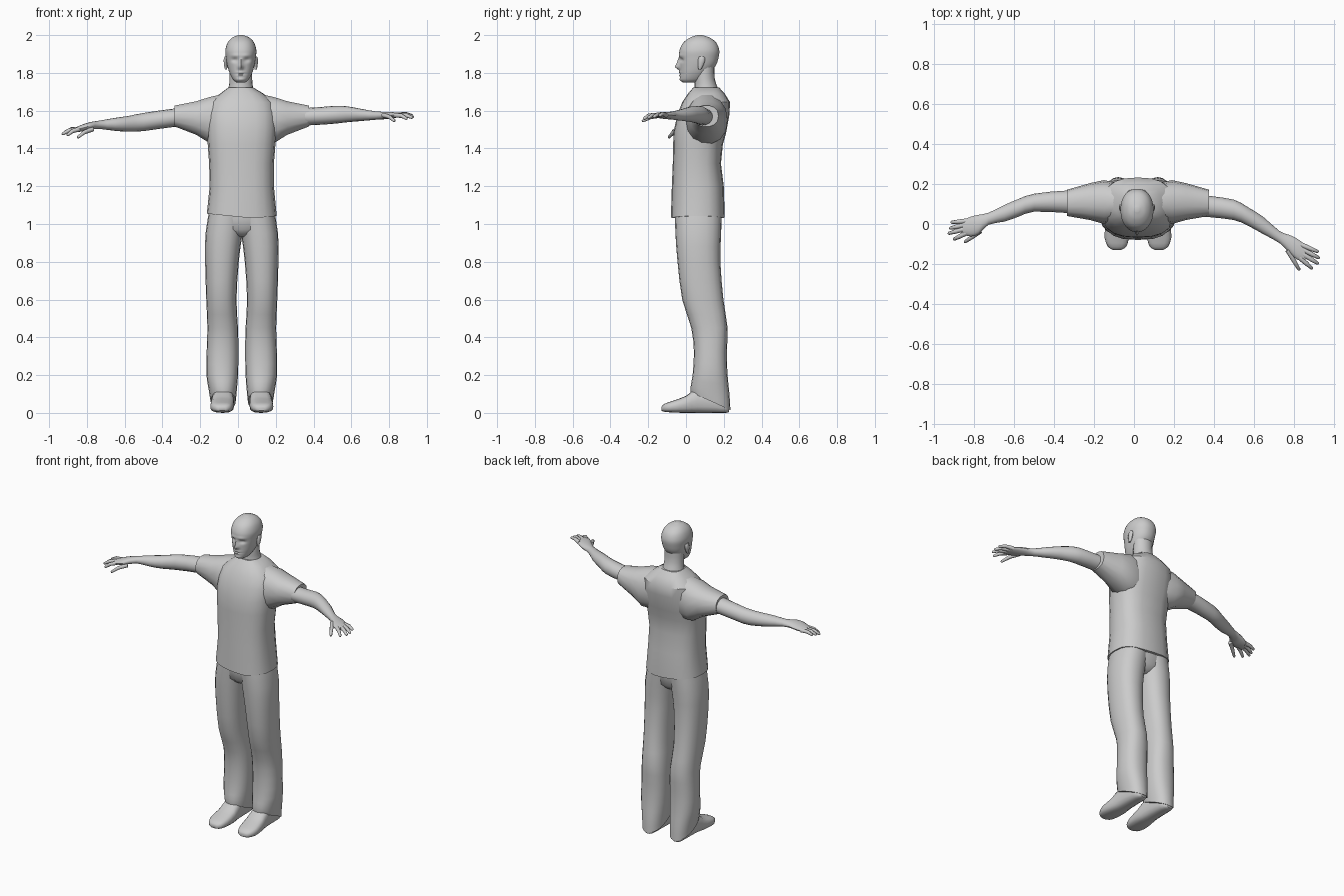
import bpy, math
from mathutils import Vector

grey = bpy.data.materials.new("plain grey")
grey.diffuse_color = (0.6, 0.6, 0.6, 1)
MID = 0.02  # mirror line of the body


def make(name, rings, angle=40):
    """Skin closed rings of points into a capped, smooth surface."""
    n = len(rings[0])
    verts = [p for r in rings for p in r]
    faces = [tuple(range(n))[::-1], tuple(range(len(verts) - n, len(verts)))]
    for i in range(len(rings) - 1):
        for j in range(n):
            k = (j + 1) % n
            faces.append((i * n + j, i * n + k, (i + 1) * n + k, (i + 1) * n + j))
    me = bpy.data.meshes.new(name)
    me.from_pydata(verts, [], faces)
    me.materials.append(grey)
    ob = bpy.data.objects.new(name, me)
    bpy.context.collection.objects.link(ob)
    bpy.ops.object.select_all(action='DESELECT')
    ob.select_set(True)
    bpy.context.view_layer.objects.active = ob
    bpy.ops.object.mode_set(mode='EDIT')
    bpy.ops.mesh.select_all(action='SELECT')
    bpy.ops.mesh.normals_make_consistent(inside=False)
    bpy.ops.object.mode_set(mode='OBJECT')
    bpy.ops.object.shade_smooth_by_angle(angle=math.radians(angle))
    return ob


def refine(secs, steps):
    """Catmull-Rom interpolation between sections."""
    out = []
    for i in range(len(secs) - 1):
        a, b, c, d = (secs[max(0, min(len(secs) - 1, i + k))] for k in (-1, 0, 1, 2))
        for s in range(steps):
            t = s / steps
            out.append(tuple(q + 0.5 * t * (r - p + t * (2*p - 5*q + 4*r - w + t * (3*(q - r) + w - p)))
                             for p, q, r, w in zip(a, b, c, d)))
    return out + [secs[-1]]


def loft(name, axis, secs, n=20, power=2.0, steps=2, rule=None, mirror=False, angle=40):
    """Sections are (position on axis, min a, max a, min b, max b)."""
    rings = []
    for h, a0, a1, b0, b1 in refine(secs, steps):
        ring = []
        for j in range(n):
            t = 2 * math.pi * j / n
            c, s = math.cos(t), math.sin(t)
            a = (a0 + a1) / 2 + (a1 - a0) / 2 * math.copysign(abs(c) ** (2 / power), c)
            b = (b0 + b1) / 2 + (b1 - b0) / 2 * math.copysign(abs(s) ** (2 / power), s)
            p = Vector({'x': (h, a, b), 'y': (a, h, b), 'z': (a, b, h)}[axis])
            p = rule(p) if rule else p
            ring.append(Vector((2 * MID - p.x, p.y, p.z)) if mirror else p)
        rings.append(ring)
    return make(name, rings, angle)


def tube(name, points, radii, n=8):
    """Tapered round tube along a path."""
    pts = [Vector(p) for p in points]
    rings = []
    for i, p in enumerate(pts):
        d = (pts[min(i + 1, len(pts) - 1)] - pts[max(i - 1, 0)]).normalized()
        u = d.cross(Vector((0, 0, 1))).normalized()
        v = u.cross(d)
        rings.append([p + radii[i] * (u * math.cos(2 * math.pi * j / n) + v * math.sin(2 * math.pi * j / n))
                      for j in range(n)])
    return make(name, rings, 60)


# head with a sculpted face
def bump(p, x, z, sx, sz):
    return math.exp(-((abs(p.x - 0.015) - x) / sx) ** 2 - ((p.z - z) / sz) ** 2)


def face(p):
    if p.y < 0.03:
        p.y += (-0.024 * bump(p, 0, 1.832, 0.011, 0.015) - 0.012 * bump(p, 0, 1.858, 0.009, 0.02)
                + 0.012 * bump(p, 0.031, 1.868, 0.017, 0.011) - 0.005 * bump(p, 0.028, 1.892, 0.025, 0.009)
                - 0.007 * bump(p, 0, 1.802, 0.02, 0.006) - 0.006 * bump(p, 0, 1.788, 0.018, 0.005)
                + 0.005 * bump(p, 0, 1.795, 0.024, 0.003) - 0.004 * bump(p, 0, 1.765, 0.02, 0.008))
    return p


head = [(1.750, 0.025, -0.018, 0.06), (1.765, 0.042, -0.03, 0.09), (1.80, 0.06, -0.031, 0.125),
        (1.84, 0.072, -0.033, 0.158), (1.88, 0.079, -0.035, 0.172), (1.92, 0.082, -0.034, 0.176),
        (1.96, 0.07, -0.014, 0.16), (1.987, 0.045, 0.022, 0.125), (2.0, 0.012, 0.06, 0.085)]
loft("head", 'z', [(z, 0.015 - w, 0.015 + w, a, b) for z, w, a, b in head], 48, 2.2, 7, face, angle=60)
loft("neck", 'z', [(1.66, -0.07, 0.10, 0.03, 0.19), (1.72, -0.05, 0.08, 0.045, 0.168),
                   (1.77, -0.045, 0.075, 0.045, 0.152), (1.83, -0.045, 0.075, 0.05, 0.15)])
for side in (-1, 1):
    x = 0.015 + side * 0.079
    loft("ear", 'z', [(1.818, x - 0.005, x + 0.005, 0.066, 0.078), (1.835, x - 0.009, x + 0.009, 0.063, 0.09),
                      (1.87, x - 0.012, x + 0.012, 0.064, 0.102), (1.887, x - 0.006, x + 0.006, 0.07, 0.095)], 12)


# shirt body with an angled chest yoke and a dipping hem
def yoke(p):
    w = abs(p.x - 0.05)
    if p.y < 0.03 and 1.46 < p.z < 1.6:
        p.z += 0.3 * w * (1.6 - p.z) / 0.14
    if p.z < 1.05:
        p.z += 0.1 * abs(p.x - 0.08)
    return p


loft("shirt", 'z', [(1.03, -0.165, 0.205, -0.08, 0.205), (1.2, -0.15, 0.19, -0.075, 0.2),
                    (1.32, -0.153, 0.19, -0.07, 0.185), (1.42, -0.16, 0.198, -0.068, 0.195),
                    (1.48, -0.165, 0.205, -0.066, 0.212), (1.58, -0.165, 0.205, -0.045, 0.23),
                    (1.645, -0.15, 0.19, -0.02, 0.233), (1.69, -0.095, 0.135, 0.01, 0.205),
                    (1.722, -0.052, 0.082, 0.038, 0.176)], 20, 2.6, 1, yoke, angle=35)
for m in (False, True):
    # sleeves
    loft("sleeve", 'x', [(-0.06, 0.02, 0.2, 1.42, 1.695), (-0.15, 0.0, 0.22, 1.425, 1.675),
                         (-0.22, 0.02, 0.205, 1.47, 1.652), (-0.335, 0.04, 0.172, 1.515, 1.628)],
         14, 2.3, 1, mirror=m)

    # trouser legs, hem rising over the shoe
    def hem(p):
        if p.z < 0.05:
            p.z = 0.015 + (0.235 - p.y) * 0.45
        elif p.z < 0.2:
            p.z += (0.235 - p.y) * 0.3 * (0.2 - p.z) / 0.15
        return p
    loft("trouser_leg", 'z', [(0.02, -0.145, -0.012, 0.025, 0.235), (0.1, -0.155, -0.006, 0.025, 0.23),
                              (0.2, -0.167, 0.0, 0.035, 0.22), (0.32, -0.166, 0.002, 0.042, 0.216),
                              (0.45, -0.162, 0.0, 0.028, 0.22), (0.6, -0.168, -0.008, -0.02, 0.198),
                              (0.8, -0.174, 0.004, -0.045, 0.182), (0.95, -0.172, 0.024, -0.056, 0.186),
                              (1.08, -0.15, 0.05, -0.06, 0.19)], 20, 2.3, 2, hem, m)
    # shoes
    loft("shoe", 'y', [(-0.13, -0.105, -0.065, 0.012, 0.032), (-0.115, -0.13, -0.04, 0.006, 0.048),
                       (-0.07, -0.147, -0.025, 0.002, 0.064), (0.0, -0.143, -0.02, 0.0, 0.09),
                       (0.06, -0.135, -0.025, 0.0, 0.13), (0.15, -0.13, -0.03, 0.0, 0.12),
                       (0.21, -0.12, -0.04, 0.0, 0.08), (0.228, -0.1, -0.06, 0.005, 0.05)], 16, 2.8, 2, mirror=m)

# seat joining the trouser legs
loft("trouser_seat", 'z', [(0.93, -0.02, 0.06, 0.0, 0.13), (0.97, -0.12, 0.16, -0.05, 0.175),
                           (1.08, -0.15, 0.19, -0.06, 0.19)], 20, 2.4)

# arms, each running from shoulder to knuckles
loft("left_arm", 'x', [(0.24, 0.045, 0.16, 1.52, 1.63), (0.37, 0.035, 0.142, 1.522, 1.615),
                       (0.5, 0.02, 0.122, 1.53, 1.625), (0.57, -0.008, 0.085, 1.538, 1.624),
                       (0.65, -0.052, 0.034, 1.545, 1.61), (0.73, -0.096, -0.036, 1.552, 1.596),
                       (0.78, -0.145, -0.055, 1.555, 1.594), (0.82, -0.18, -0.075, 1.56, 1.592),
                       (0.86, -0.187, -0.105, 1.566, 1.586)], 16)
loft("right_arm", 'x', [(-0.2, 0.05, 0.165, 1.515, 1.62), (-0.33, 0.055, 0.168, 1.515, 1.612),
                        (-0.5, 0.062, 0.152, 1.492, 1.588), (-0.58, 0.036, 0.125, 1.489, 1.572),
                        (-0.65, 0.012, 0.095, 1.493, 1.562), (-0.73, -0.004, 0.056, 1.503, 1.548),
                        (-0.78, -0.052, 0.046, 1.499, 1.54), (-0.82, -0.062, 0.036, 1.49, 1.528),
                        (-0.86, -0.052, 0.018, 1.487, 1.512)], 16)


# fingers and thumbs: base and tip in plan, with base and tip heights
def digits(side, z0, z1, plan):
    for i, (x0, y0, x1, y1) in enumerate(plan):
        a, b = Vector((x0, y0, z0)), Vector((x1, y1, z1 + (0.012, 0.004, 0, -0.006, -0.018)[i]))
        k = a.lerp(b, 0.55) + Vector((0, 0, 0.008))
        tube(side + ("_thumb" if i == 4 else "_finger"), [a, k, b.lerp(k, 0.12), b],
             [0.013, 0.011, 0.008, 0.004])


digits("left", 1.576, 1.562, [(0.84, -0.105, 0.925, -0.14), (0.85, -0.13, 0.93, -0.172),
                              (0.845, -0.15, 0.925, -0.2), (0.83, -0.168, 0.895, -0.225),
                              (0.77, -0.13, 0.83, -0.232)])
digits("right", 1.502, 1.475, [(-0.84, 0.015, -0.918, 0.008), (-0.85, -0.005, -0.925, -0.022),
                               (-0.85, -0.025, -0.932, -0.048), (-0.84, -0.045, -0.905, -0.078),
                               (-0.77, -0.035, -0.85, -0.092)])
